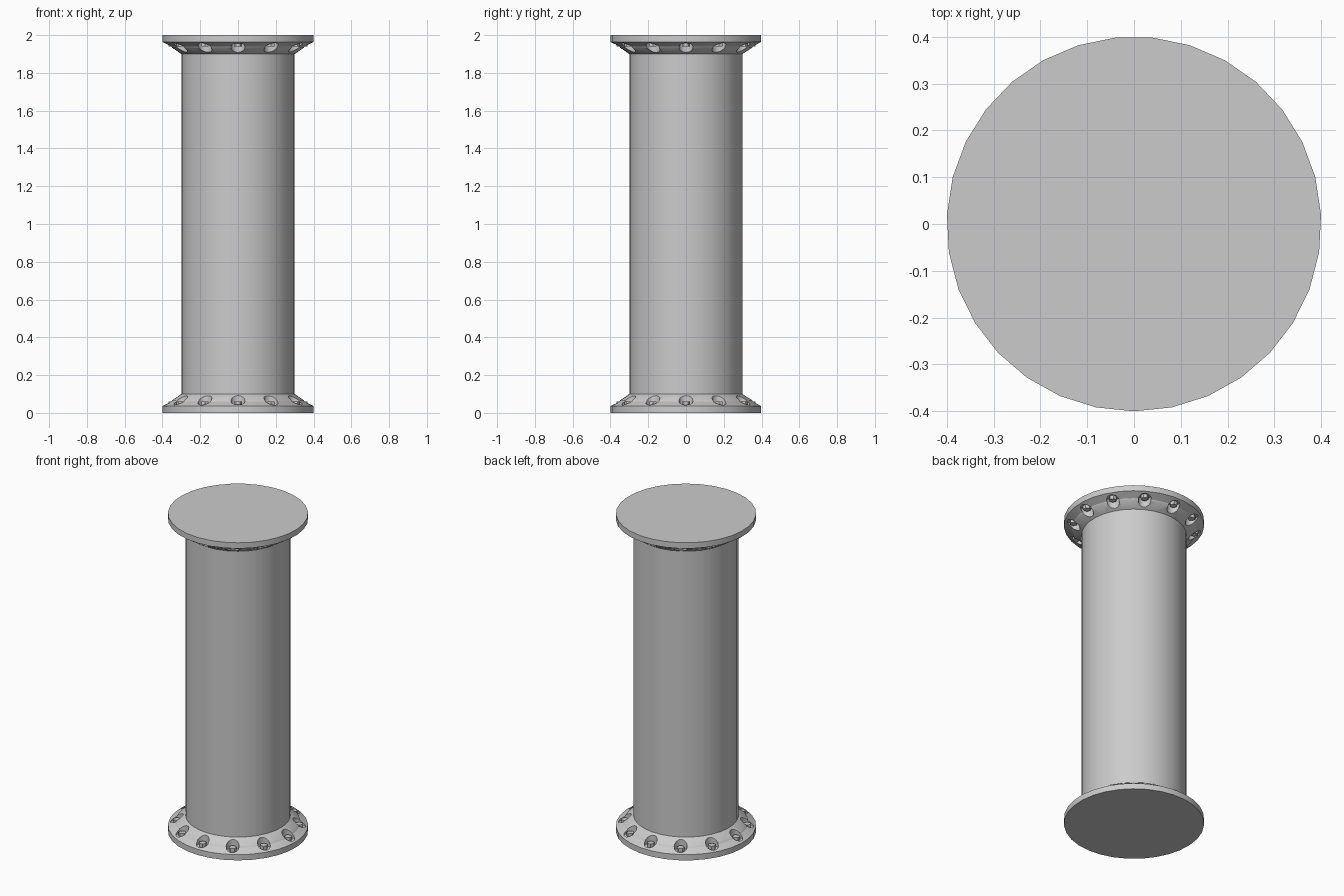
import bpy
import bmesh
from math import cos, sin, pi, radians
from mathutils import Matrix

SIDES = 31
BOLTS = 12
BOLT_RING = 0.35

default = bpy.data.objects.get("Cube")
if default:
    bpy.data.objects.remove(default, do_unlink=True)

grey = bpy.data.materials.new("plain_grey")
grey.use_nodes = True
colour = (0.6, 0.6, 0.6, 1)
grey.diffuse_color = colour
grey.node_tree.nodes["Principled BSDF"].inputs["Base Color"].default_value = colour


def make_object(name, bm):
    bmesh.ops.recalc_face_normals(bm, faces=bm.faces[:])
    mesh = bpy.data.meshes.new(name)
    bm.to_mesh(mesh)
    bm.free()
    mesh.materials.append(grey)
    obj = bpy.data.objects.new(name, mesh)
    bpy.context.collection.objects.link(obj)
    return obj


def lathe(name, profile):
    """Closed solid of revolution with flat end caps."""
    bm = bmesh.new()
    rings = []
    for r, z in profile:
        angles = [2 * pi * i / SIDES - pi / 2 for i in range(SIDES)]
        rings.append([bm.verts.new((r * cos(a), r * sin(a), z)) for a in angles])
    for low, high in zip(rings, rings[1:]):
        for i in range(SIDES):
            j = (i + 1) % SIDES
            bm.faces.new((low[i], low[j], high[j], high[i]))
    bm.faces.new(rings[0])
    bm.faces.new(rings[-1])
    return make_object(name, bm)


def bolt_circle(name, sides, radius, z_low, z_high):
    """Ring of upright prisms at both ends of the column."""
    bm = bmesh.new()
    for low, high in ((z_low, z_high), (2 - z_high, 2 - z_low)):
        for i in range(BOLTS):
            place = (Matrix.Rotation(2 * pi * i / BOLTS, 4, "Z")
                     @ Matrix.Translation((BOLT_RING, 0, (low + high) / 2)))
            bmesh.ops.create_cone(bm, cap_ends=True, segments=sides, radius1=radius,
                                  radius2=radius, depth=high - low, matrix=place)
    return make_object(name, bm)


# Column with a stepped conical flange at each end
flange = [(0.4, 0), (0.4, 0.036), (0.356, 0.06), (0.352, 0.067), (0.3, 0.1)]
column = lathe("flanged_column", flange + [(r, 2 - z) for r, z in reversed(flange)])

# Round pockets cut into the flange slopes
cutter = bolt_circle("pocket_cutter", 16, 0.037, 0.037, 0.15)
cutter.hide_render = True
cut = column.modifiers.new("bolt_pockets", "BOOLEAN")
cut.operation = "DIFFERENCE"
cut.solver = "EXACT"
cut.object = cutter
bpy.ops.object.select_all(action="DESELECT")
column.select_set(True)
bpy.context.view_layer.objects.active = column
bpy.ops.object.modifier_apply(modifier=cut.name)
bpy.data.objects.remove(cutter, do_unlink=True)
bpy.ops.object.shade_smooth_by_angle(angle=radians(30))

# Hexagonal bolt heads seated in the pockets
bolt_circle("bolt_heads", 6, 0.022, 0.03, 0.06)
